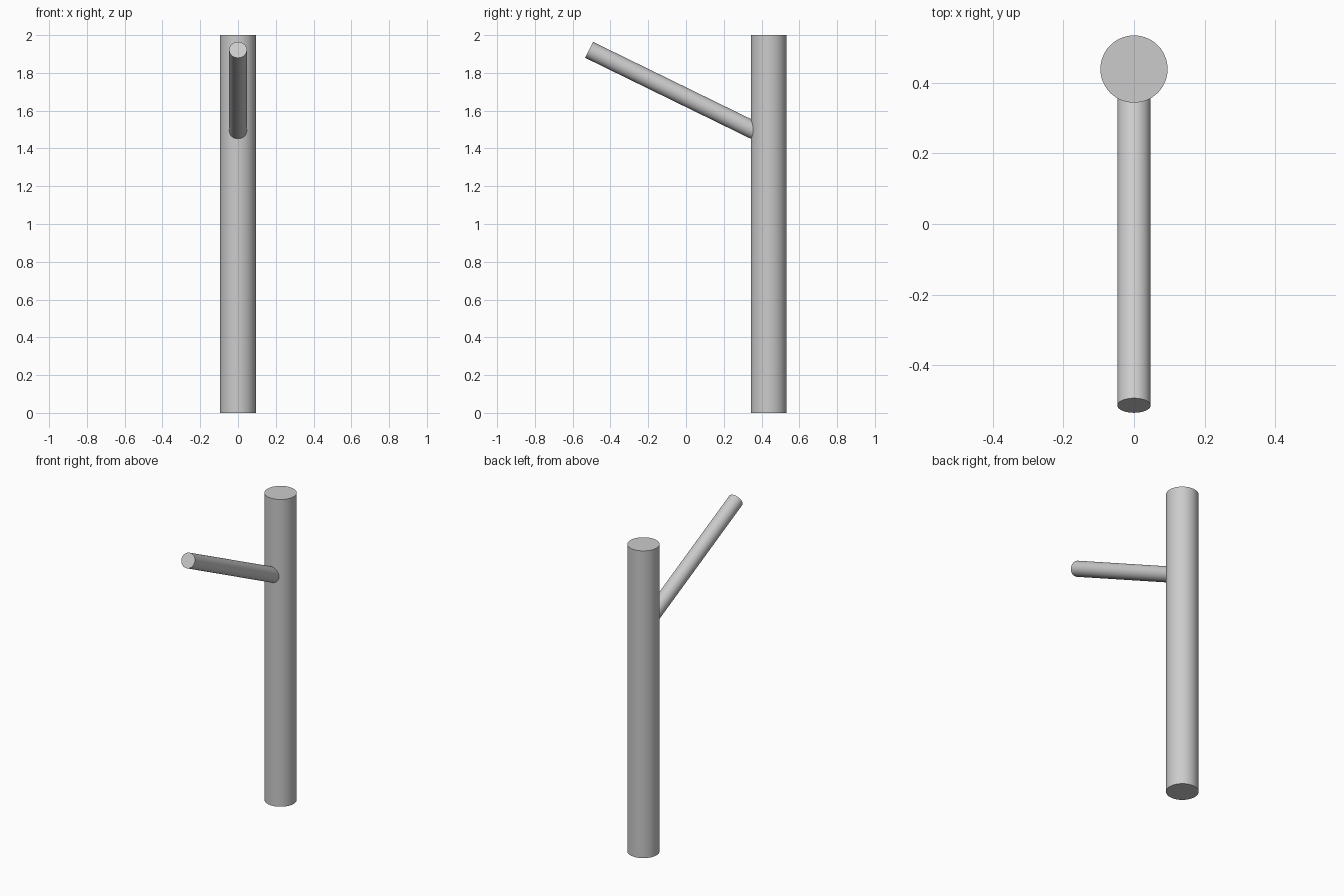
import bpy
import math
from mathutils import Vector

cube = bpy.data.objects.get("Cube")
if cube:
    bpy.data.objects.remove(cube, do_unlink=True)

GREY = (0.6, 0.6, 0.6, 1.0)
grey = bpy.data.materials.new("plain_grey")
grey.use_nodes = True
grey.diffuse_color = GREY
grey.node_tree.nodes["Principled BSDF"].inputs["Base Color"].default_value = GREY


def rod(name, start, end, radius):
    """Capped smooth cylinder running between two points."""
    start, end = Vector(start), Vector(end)
    axis = end - start
    bpy.ops.mesh.primitive_cylinder_add(
        vertices=96, radius=radius, depth=axis.length, location=(start + end) / 2)
    obj = bpy.context.object
    obj.name = name
    obj.rotation_euler = axis.to_track_quat("Z", "Y").to_euler()
    obj.data.materials.append(grey)
    bpy.ops.object.shade_smooth_by_angle(angle=math.radians(30))
    return obj


# Upright post
rod("post", (0, 0.438, 0), (0, 0.438, 2), 0.095)

# Slanted arm rising to the front, rooted inside the post
rod("arm", (0, 0.42, 1.466), (0, -0.513, 1.922), 0.047)
